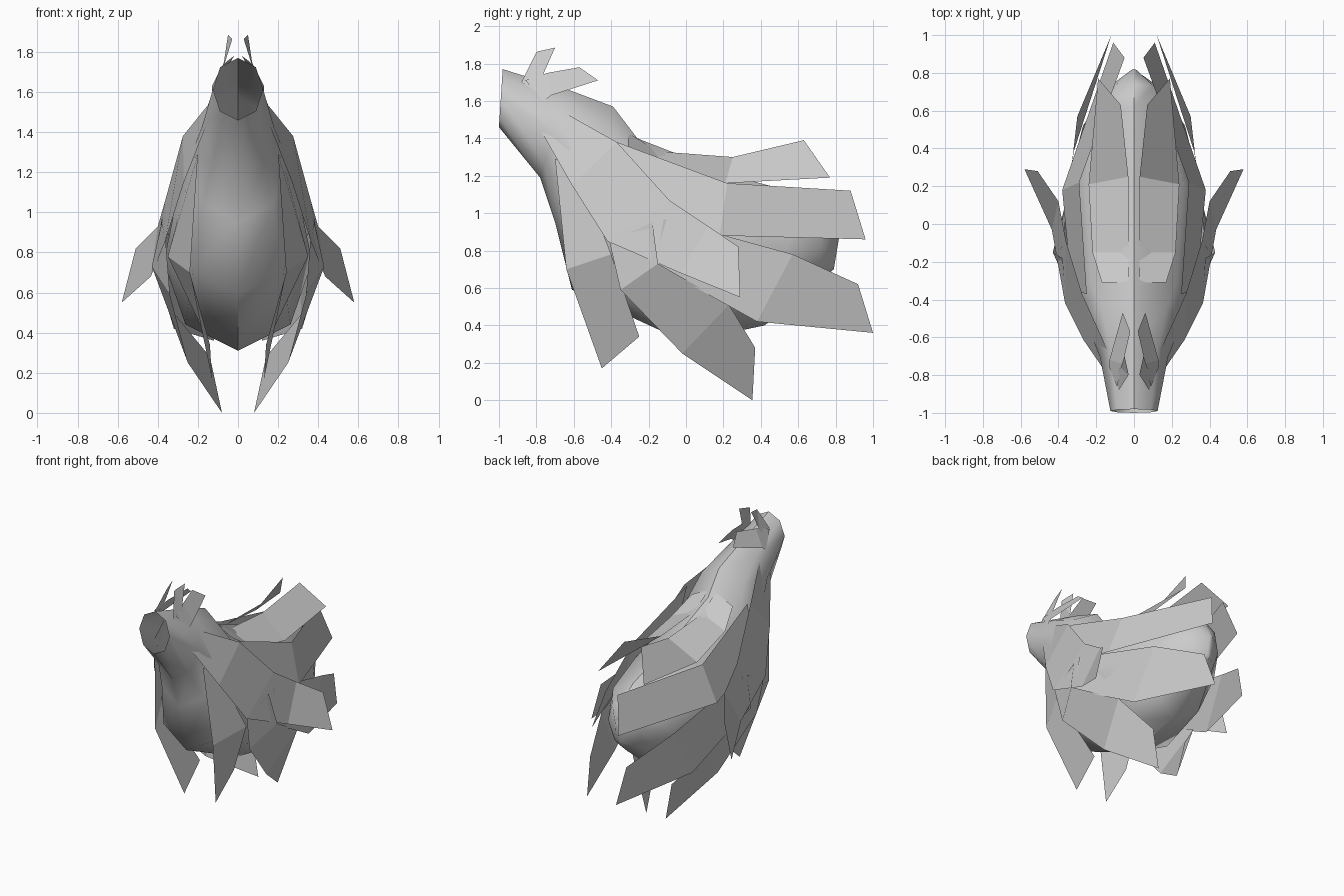
import bpy, bmesh, math
from mathutils import Vector


def make_object(name, verts, faces):
    mesh = bpy.data.meshes.new(name)
    mesh.from_pydata(verts, [], faces)
    bm = bmesh.new()
    bm.from_mesh(mesh)
    bmesh.ops.recalc_face_normals(bm, faces=bm.faces)
    bm.to_mesh(mesh)
    bm.free()
    obj = bpy.data.objects.new(name, mesh)
    bpy.context.collection.objects.link(obj)
    return obj


def loft(name, rings, sides=8):
    """Elliptical rings: top (y, z), bottom (y, z), half width. Open at the first ring."""
    verts, faces = [], []
    for ty, tz, by, bz, w in rings:
        top, bot = Vector((0, ty, tz)), Vector((0, by, bz))
        mid, half = (top + bot) / 2, (top - bot) / 2
        for i in range(sides):
            a = 2 * math.pi * i / sides
            verts.append(mid + half * math.cos(a) + Vector((w * math.sin(a), 0, 0)))
    for r in range(len(rings) - 1):
        for i in range(sides):
            j = (i + 1) % sides
            a, b = r * sides, (r + 1) * sides
            faces.append((a + i, a + j, b + j, b + i))
    n = len(verts) - sides
    faces.append(tuple(range(n, n + sides)))
    return make_object(name, verts, faces)


def feather(name, *pts):
    """Thin strip from point pairs (root to tip), mirrored to the other side."""
    faces = [(i, i + 1, i + 3, i + 2) for i in range(0, len(pts) - 2, 2)]
    obj = make_object(name, pts, faces)
    obj.modifiers.new("mirror", 'MIRROR').use_axis[0] = True
    return obj


# Body and neck in one smooth loft, open at the front of the neck
body = loft("body", [
    (-0.98, 1.77, -1.00, 1.46, 0.125),
    (-0.63, 1.66, -0.78, 1.19, 0.18),
    (-0.39, 1.57, -0.70, 0.95, 0.245),
    (-0.26, 1.40, -0.61, 0.59, 0.32),
    (0.25, 1.20, 0.00, 0.31, 0.37),
    (0.62, 1.10, 0.42, 0.40, 0.27),
    (0.74, 1.02, 0.70, 0.62, 0.14),
    (0.82, 0.88, 0.79, 0.70, 0.02)])
bpy.context.view_layer.objects.active = body
body.select_set(True)
bpy.ops.object.shade_smooth_by_angle(angle=math.radians(50))
body.select_set(False)

# Tail feathers, top to bottom
feather("upper_tail_feather",
        (0.03, -0.31, 1.43), (0.17, -0.31, 1.36),
        (0.03, -0.15, 1.33), (0.22, -0.15, 1.25),
        (0.03, 0.25, 1.30), (0.24, 0.21, 1.16),
        (0.07, 0.63, 1.39), (0.19, 0.77, 1.19))
feather("middle_tail_feather",
        (0.25, -0.37, 1.38), (0.33, -0.35, 1.02),
        (0.29, 0.22, 1.16), (0.38, 0.18, 0.88),
        (0.05, 0.88, 1.12), (0.11, 0.96, 0.86))
feather("lower_tail_feather",
        (0.38, -0.12, 0.97), (0.41, -0.16, 0.72),
        (0.30, 0.57, 0.78), (0.32, 0.38, 0.42),
        (0.15, 0.92, 0.62), (0.12, 1.00, 0.36))

# Wing from neck to flared tip
feather("wing_feather",
        (0.13, -0.69, 1.56), (0.16, -0.77, 1.43),
        (0.275, -0.37, 1.38), (0.27, -0.61, 1.15),
        (0.36, -0.09, 1.07), (0.365, -0.42, 0.85),
        (0.40, 0.12, 0.93), (0.435, -0.03, 0.68),
        (0.51, 0.28, 0.82), (0.58, 0.29, 0.55))

# Belly and chest feathers
feather("belly_feather",
        (0.38, -0.18, 0.95), (0.36, -0.41, 0.85),
        (0.43, -0.15, 0.73), (0.34, -0.35, 0.59),
        (0.33, 0.23, 0.51), (0.25, -0.02, 0.25),
        (0.14, 0.37, 0.28), (0.08, 0.355, 0.0))
feather("chest_feather",
        (0.20, -0.70, 1.29), (0.22, -0.59, 1.27),
        (0.24, -0.64, 0.70), (0.35, -0.40, 0.78),
        (0.13, -0.45, 0.17), (0.14, -0.25, 0.34))

# Head crest
feather("front_crest_feather",
        (0.08, -0.88, 1.70), (0.11, -0.80, 1.65),
        (0.03, -0.80, 1.86), (0.07, -0.76, 1.75),
        (0.03, -0.79, 1.865), (0.05, -0.70, 1.885))
feather("rear_crest_feather",
        (0.09, -0.86, 1.71), (0.13, -0.76, 1.60),
        (0.06, -0.74, 1.75), (0.13, -0.72, 1.63),
        (0.02, -0.57, 1.78), (0.06, -0.47, 1.71))
